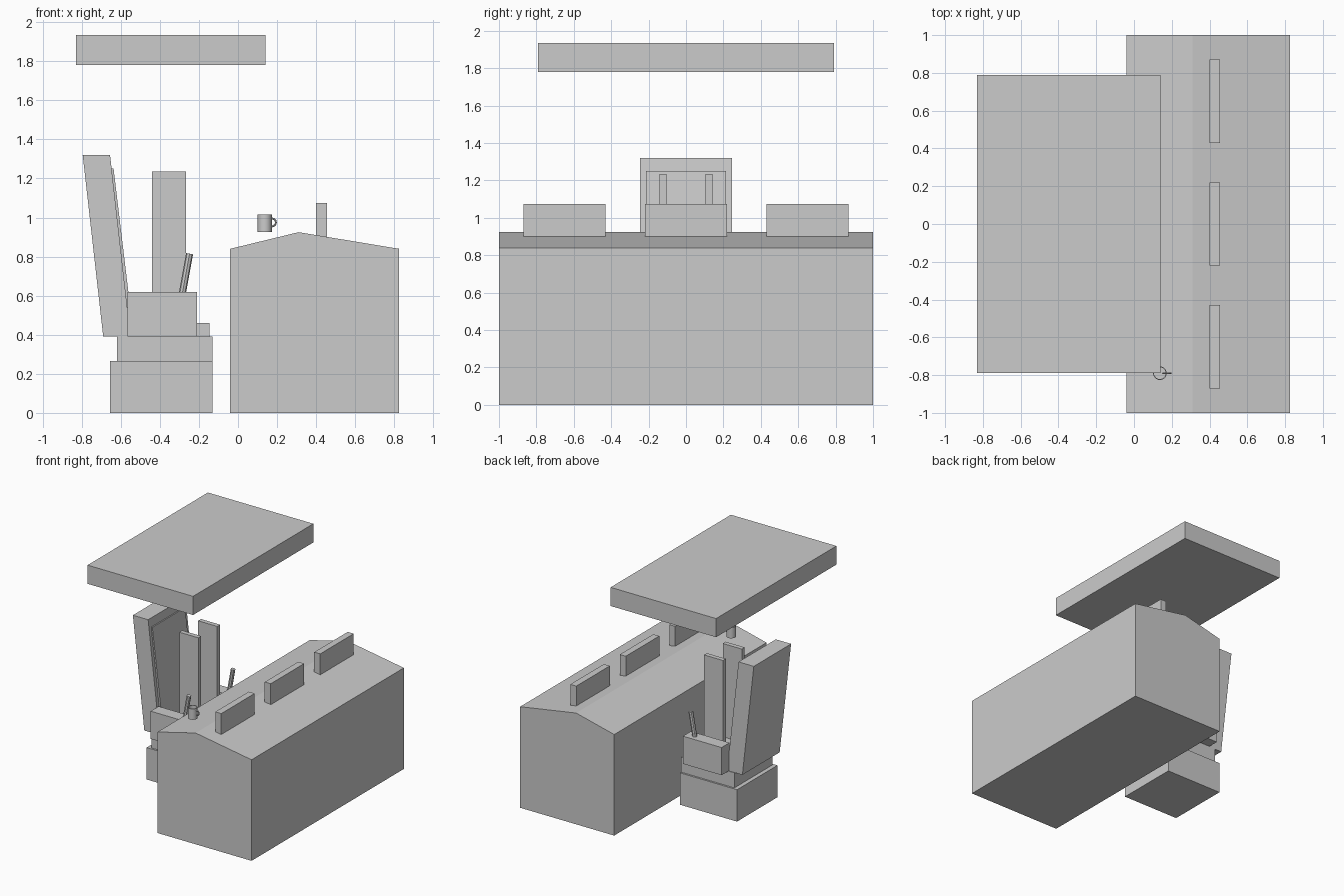
import bpy
import bmesh
from math import radians, atan2
from mathutils import Matrix, Vector

cube = bpy.data.objects.get("Cube")
if cube:
    bpy.data.objects.remove(cube)

# One plain grey for everything
grey = bpy.data.materials.new("plain grey")
grey.use_nodes = True
grey.diffuse_color = (0.6, 0.6, 0.6, 1)
grey.node_tree.nodes["Principled BSDF"].inputs["Base Color"].default_value = (0.6, 0.6, 0.6, 1)


def finish(name, bm):
    bmesh.ops.recalc_face_normals(bm, faces=bm.faces)
    mesh = bpy.data.meshes.new(name)
    bm.to_mesh(mesh)
    bm.free()
    mesh.materials.append(grey)
    obj = bpy.data.objects.new(name, mesh)
    bpy.context.collection.objects.link(obj)
    return obj


def prism(name, profile, y0, y1):
    """Extrude an x-z outline along y."""
    bm = bmesh.new()
    face = bm.faces.new([bm.verts.new((x, y0, z)) for x, z in profile])
    ext = bmesh.ops.extrude_face_region(bm, geom=[face])
    verts = [g for g in ext["geom"] if isinstance(g, bmesh.types.BMVert)]
    bmesh.ops.translate(bm, verts=verts, vec=(0, y1 - y0, 0))
    return finish(name, bm)


def box(name, x0, x1, y0, y1, z0, z1):
    return prism(name, [(x0, z0), (x1, z0), (x1, z1), (x0, z1)], y0, y1)


def smooth(obj):
    bpy.ops.object.select_all(action='DESELECT')
    obj.select_set(True)
    bpy.context.view_layer.objects.active = obj
    bpy.ops.object.shade_smooth_by_angle(angle=radians(40))


# Control desk with a ridged top, and its three screens
prism("desk", [(-0.04, 0), (0.825, 0), (0.825, 0.84), (0.31, 0.925), (-0.04, 0.84)], -1, 1)
for i, y in enumerate((-0.65, 0, 0.65)):
    box(f"screen_{i + 1}", 0.4, 0.455, y - 0.22, y + 0.22, 0.9, 1.075)

# Overhead panel
box("overhead_panel", -0.83, 0.14, -0.79, 0.79, 1.78, 1.935)

# Seat
box("seat_base", -0.655, -0.13, -0.265, 0.265, 0, 0.265)
box("seat_frame", -0.62, -0.13, -0.25, 0.25, 0.265, 0.39)
box("seat_cushion", -0.56, -0.145, -0.235, 0.235, 0.39, 0.46)
prism("backrest", [(-0.69, 0.39), (-0.55, 0.39), (-0.655, 1.32), (-0.795, 1.32)], -0.245, 0.245)
prism("back_cushion", [(-0.57, 0.46), (-0.542, 0.46), (-0.637, 1.25), (-0.665, 1.25)], -0.215, 0.215)

# Paired parts on each side of the seat
for side, s in (("right", 1), ("left", -1)):
    box(f"armrest_{side}", -0.565, -0.21, *sorted((s * 0.235, s * 0.34)), 0.39, 0.62)
    box(f"upright_board_{side}", -0.44, -0.265, *sorted((s * 0.105, s * 0.143)), 0.46, 1.235)
    start, end = Vector((-0.287, s * 0.29, 0.6)), Vector((-0.248, s * 0.29, 0.815))
    lean = end - start
    bm = bmesh.new()
    bmesh.ops.create_cone(bm, cap_ends=True, segments=8, radius1=0.018, radius2=0.018,
                          depth=lean.length,
                          matrix=Matrix.Translation((start + end) / 2)
                          @ Matrix.Rotation(atan2(lean.x, lean.z), 4, 'Y'))
    finish(f"control_stick_{side}", bm)

# Mug: hollow cup with a ring handle
bm = bmesh.new()
bmesh.ops.create_cone(bm, cap_ends=True, segments=24, radius1=0.036, radius2=0.036, depth=0.09,
                      matrix=Matrix.Translation((0.137, -0.79, 0.97)))
top = max(bm.faces, key=lambda f: f.calc_center_median().z)
bmesh.ops.inset_region(bm, faces=[top], thickness=0.005)
ext = bmesh.ops.extrude_face_region(bm, geom=[top])
bmesh.ops.translate(bm, verts=[g for g in ext["geom"] if isinstance(g, bmesh.types.BMVert)],
                    vec=(0, 0, -0.08))
bmesh.ops.delete(bm, geom=[top], context='FACES_ONLY') if top.is_valid else None
smooth(finish("mug", bm))

bpy.ops.mesh.primitive_torus_add(major_segments=16, minor_segments=8, major_radius=0.02,
                                 minor_radius=0.005, location=(0.174, -0.79, 0.975),
                                 rotation=(radians(90), 0, 0))
handle = bpy.context.object
handle.name = "mug_handle"
handle.data.materials.append(grey)
smooth(handle)
